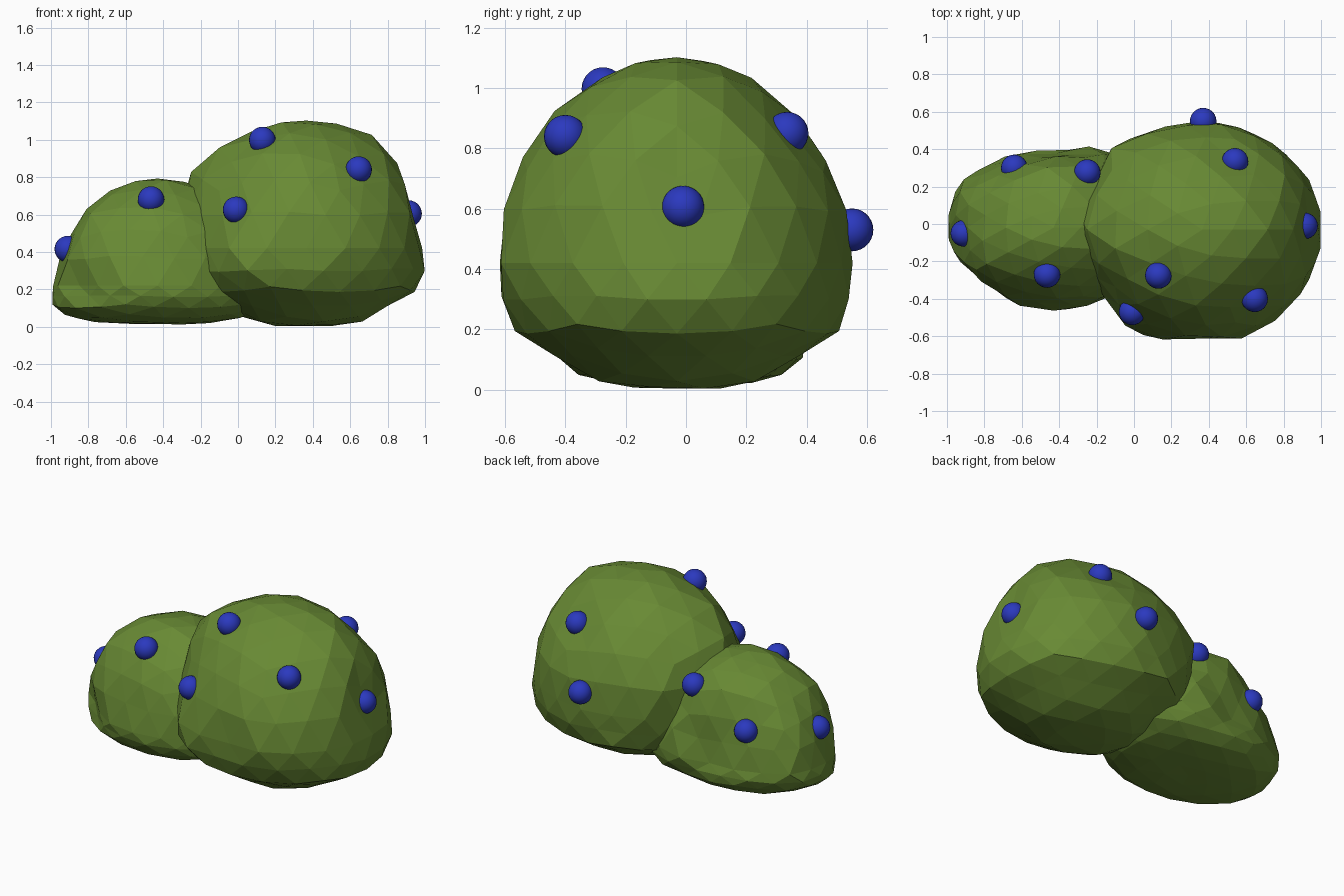
import bpy, bmesh
from math import exp
from mathutils import Vector, noise

if "Cube" in bpy.data.objects:
    bpy.data.objects.remove(bpy.data.objects["Cube"])


def material(name, rgb):
    m = bpy.data.materials.new(name)
    m.diffuse_color = (*rgb, 1)
    m.use_nodes = True
    m.node_tree.nodes["Principled BSDF"].inputs["Base Color"].default_value = m.diffuse_color
    return m


leaf = material("leaf green", (0.138, 0.252, 0.034))
blue = material("berry blue", (0.024, 0.041, 0.52))


def finish(bm, name, mat, smooth):
    me = bpy.data.meshes.new(name)
    for f in bm.faces:
        f.smooth = smooth
    bm.to_mesh(me)
    bm.free()
    me.materials.append(mat)
    ob = bpy.data.objects.new(name, me)
    bpy.context.collection.objects.link(ob)
    return ob


def lump(name, centre, radii, low, power_up, power_low, rough, seed, bulges, taper=None):
    """Faceted mound: rounded, pulled through the bulge points, flat underneath."""
    c = Vector(centre)
    shift = Vector((seed, seed * 2.3, seed * 0.7))

    def base(d):
        p = power_up if d.z > 0 else power_low
        h = (d.x ** 2 + d.y ** 2) ** 0.5
        return (h ** p + abs(d.z) ** p) ** (-1 / p)

    pulls = []
    for b in bulges:
        o = Vector(b) - c
        q = Vector((o.x / radii[0], o.y / radii[1], o.z / (radii[2] if o.z > 0 else low)))
        d = q.normalized()
        pulls.append((d, q.length / base(d) - 1))

    bm = bmesh.new()
    bmesh.ops.create_icosphere(bm, subdivisions=3, radius=1)
    for v in bm.verts:
        d = v.co.normalized()
        rz = radii[2] if d.z > 0 else low
        w = [exp(-((d - a).length / 0.27) ** 2) for a, _ in pulls]
        pull = sum(k * e for k, (_, e) in zip(w, pulls)) / max(sum(w), 1)
        n = noise.noise(d * 2.6 + shift) + 1.3 * noise.noise(d * 6 + shift)
        r = base(d) * (1 + pull + rough * n)
        if taper and d.z < 0:
            # slanted skirt under the crease: width = A + B * height
            A, B = taper
            h = (d.x ** 2 + d.y ** 2) ** 0.5
            r = min(r, (A + B * c.z) / (h - B * rz * d.z))
        q = d * r
        v.co = Vector((c.x + q.x * radii[0], c.y + q.y * radii[1],
                       max(0.004, c.z + q.z * rz)))
        v.co.x = max(-1, min(1, v.co.x))
    # merge nearly flat areas into larger facets
    bmesh.ops.dissolve_limit(bm, angle_limit=0.09, verts=bm.verts[:], edges=bm.edges[:])
    bmesh.ops.triangulate(bm, faces=bm.faces[:])
    return finish(bm, name, leaf, False)


# Berries, each half sunk in the mound it grows on
small_berries = [(-0.465, -0.27, 0.68), (-0.91, -0.05, 0.415),
                 (-0.25, 0.275, 0.64), (-0.64, 0.30, 0.455)]
large_berries = [(0.13, -0.275, 0.998), (-0.01, -0.47, 0.625), (0.645, -0.4, 0.84),
                 (0.912, -0.01, 0.605), (0.54, 0.335, 0.85), (0.37, 0.55, 0.53)]

# Two overlapping bush mounds
lump("large_bush", (0.365, -0.03, 0.42), (0.635, 0.575, 0.68), 0.415, 2.1, 3.6, 0.013, 3.1,
     large_berries + [
         (-0.27, 0.05, 0.72), (-0.24, -0.05, 0.86), (-0.19, -0.35, 0.4), (0.0, -0.61, 0.38),
         (0.6, -0.61, 0.42), (0.88, -0.40, 0.4), (1.0, 0.0, 0.36), (0.88, 0.3, 0.42),
         (-0.1, 0.42, 0.6), (0.36, -0.02, 1.1), (0.05, 0.0, 1.04), (0.68, 0.0, 1.04),
         (0.35, 0.22, 1.04), (0.4, -0.25, 1.05), (0.35, -0.58, 0.7)],
     taper=(0.394, 2.78))
lump("small_bush", (-0.43, -0.02, 0.22), (0.57, 0.425, 0.57), 0.205, 2.1, 3.4, 0.02, 7.4,
     small_berries + [
         (-0.99, 0.05, 0.24), (-0.93, 0.22, 0.2), (-0.8, 0.29, 0.24), (-0.8, -0.28, 0.2),
         (-0.6, -0.44, 0.2), (-0.36, -0.46, 0.2), (-0.78, 0.05, 0.62), (-0.5, 0.05, 0.785),
         (-0.43, 0.31, 0.69), (-0.45, 0.36, 0.3), (-0.15, 0.41, 0.25),
         (0.02, 0.33, 0.13), (0.15, 0.0, 0.15)])

for i, p in enumerate(small_berries + large_berries):
    bm = bmesh.new()
    bmesh.ops.create_uvsphere(bm, u_segments=24, v_segments=14, radius=0.071)
    bmesh.ops.translate(bm, vec=Vector(p), verts=bm.verts[:])
    finish(bm, f"berry_{i + 1}", blue, True)
